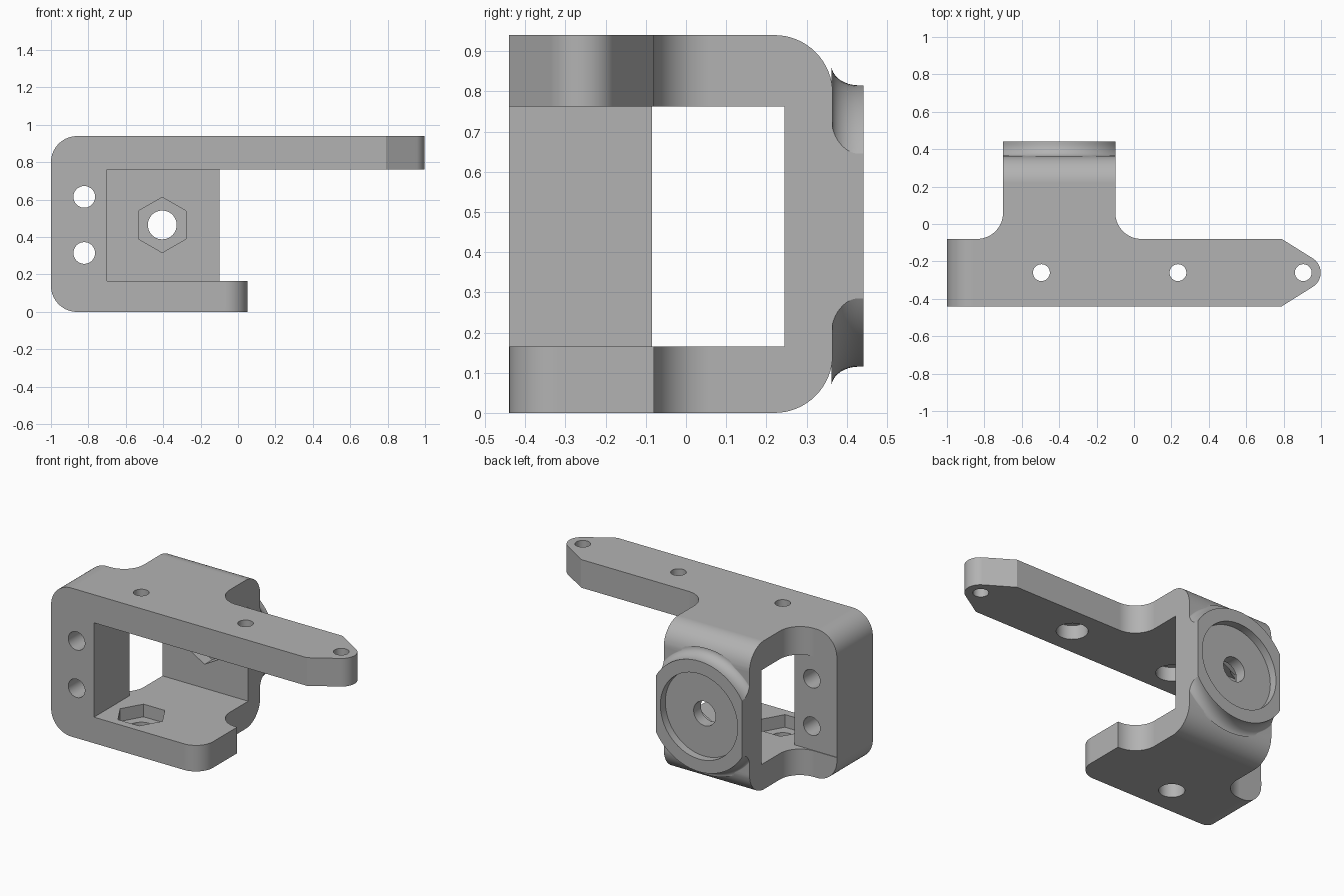
import bpy, bmesh, math
from mathutils import Vector

cube = bpy.data.objects.get("Cube")
if cube:
    bpy.data.objects.remove(cube, do_unlink=True)

grey = bpy.data.materials.new("mid_grey")
grey.use_nodes = True
grey.diffuse_color = (0.448, 0.448, 0.448, 1)
grey.node_tree.nodes["Principled BSDF"].inputs["Base Color"].default_value = grey.diffuse_color

AXES = {"x": lambda a, b, t: (t, a, b),
        "y": lambda a, b, t: (a, t, b),
        "z": lambda a, b, t: (a, b, t)}


def rounded(corners, steps=16):
    """Outline from (a, b, radius) corners, each replaced by a tangent arc."""
    out = []
    for i, (a, b, r) in enumerate(corners):
        p = Vector((a, b))
        if r == 0:
            out.append(p)
            continue
        u = (Vector(corners[i - 1][:2]) - p).normalized()
        v = (Vector(corners[(i + 1) % len(corners)][:2]) - p).normalized()
        half = u.angle(v) / 2
        centre = p + (u + v).normalized() * (r / math.sin(half))
        start = p + u * (r / math.tan(half)) - centre
        end = p + v * (r / math.tan(half)) - centre
        sweep = start.angle(end)
        for k in range(steps + 1):
            f = k / steps
            out.append(centre + (start * math.sin((1 - f) * sweep)
                                 + end * math.sin(f * sweep)) / math.sin(sweep))
    return out


def circle(a, b, r, sides=48, turn=0.0):
    return [(a + r * math.cos(turn + math.tau * k / sides),
             b + r * math.sin(turn + math.tau * k / sides)) for k in range(sides)]


def rect(a0, a1, b0, b1):
    return [(a0, b0), (a1, b0), (a1, b1), (a0, b1)]


def loft(name, rings):
    """Closed solid through a list of matching vertex rings."""
    bm = bmesh.new()
    loops = [[bm.verts.new(c) for c in ring] for ring in rings]
    n = len(loops[0])
    for lo, hi in zip(loops, loops[1:]):
        for k in range(n):
            bm.faces.new((lo[k], lo[(k + 1) % n], hi[(k + 1) % n], hi[k]))
    bm.faces.new(loops[0])
    bm.faces.new(loops[-1])
    bmesh.ops.recalc_face_normals(bm, faces=bm.faces)
    mesh = bpy.data.meshes.new(name)
    bm.to_mesh(mesh)
    bm.free()
    mesh.materials.append(grey)
    obj = bpy.data.objects.new(name, mesh)
    bpy.context.collection.objects.link(obj)
    return obj


def prism(name, outline, axis, lo, hi):
    return loft(name, [[AXES[axis](p[0], p[1], t) for p in outline] for t in (lo, hi)])


def combine(target, tool, operation="DIFFERENCE"):
    mod = target.modifiers.new("shape", "BOOLEAN")
    mod.operation, mod.object, mod.solver = operation, tool, "EXACT"
    bpy.context.view_layer.objects.active = target
    bpy.ops.object.modifier_apply(modifier=mod.name)
    bpy.data.objects.remove(tool, do_unlink=True)


# Plan outline: long pointed arm with a filleted tab at the back
H, FRONT, STEP, BACK = 0.94, -0.44, -0.08, 0.365
plan = rounded([(-1, FRONT, 0), (0.79, FRONT, 0), (1.078, -0.26, 0.09), (0.79, STEP, 0),
                (-0.1, STEP, 0.14), (-0.1, BACK, 0), (-0.7, BACK, 0),
                (-0.7, STEP, 0.14), (-1, STEP, 0)])
bracket = prism("bracket", plan, "z", 0, H)

# Rounded left corners and rounded back edges
combine(bracket, prism("side_rounding", rounded(
    [(-1, 0, 0.14), (1.2, 0, 0), (1.2, H, 0), (-1, H, 0.14)]), "y", -1, 1), "INTERSECT")
combine(bracket, prism("back_rounding", rounded(
    [(-1, 0, 0), (BACK, 0, 0.145), (BACK, H, 0.145), (-1, H, 0)]), "x", -2, 2), "INTERSECT")

# Front opening, side window, and the shortened lower plate with a round corner
combine(bracket, prism("front_opening", rect(-0.7, 1.2, 0.165, 0.762), "y", -1, 0.245))
combine(bracket, prism("side_window", rect(STEP - 0.004, 0.245, 0.165, 0.762), "x", -1.2, 0.5))
combine(bracket, prism("lower_trim", rounded(
    [(1.2, -0.6, 0), (1.2, 0.2, 0), (0.05, 0.2, 0), (0.05, FRONT, 0.12),
     (-0.3, FRONT, 0), (-0.3, -0.6, 0)]), "z", -0.1, 0.5))

# Flared round hub on the back, trimmed flush with the tab sides
HX, HZ = -0.4, 0.465
flare = [(0.362 + 0.068 * (1 - math.cos(t)), 0.4 - 0.05 * math.sin(t))
         for t in (math.pi / 2 * k / 12 for k in range(13))] + [(0.442, 0.35)]
hub = loft("hub", [[(a, y, b) for a, b in circle(HX, HZ, r, 96)] for y, r in flare])
combine(hub, prism("hub_trim", rect(-0.7, -0.1, 0, 1), "y", 0, 1), "INTERSECT")
combine(bracket, hub, "UNION")
combine(bracket, prism("hub_recess", circle(HX, HZ, 0.27, 96), "y", 0.392, 0.6))

# Axle holes with hexagonal nut pockets in the back wall and lower plate
combine(bracket, prism("back_hole", circle(HX - 0.005, HZ, 0.077), "y", 0.2, 0.6))
combine(bracket, prism("back_nut", circle(HX - 0.005, HZ, 0.148, 6, math.pi / 6), "y", 0.2, 0.32))
combine(bracket, prism("lower_hole", circle(-0.495, -0.26, 0.074), "z", -0.1, 0.3))
combine(bracket, prism("lower_nut", circle(-0.495, -0.26, 0.148, 6), "z", 0.085, 0.3))

# Screw holes down through the arm, two of them counterbored from below
for x in (-0.495, 0.235, 0.905):
    combine(bracket, prism("arm_hole", circle(x, -0.26, 0.045), "z", 0.6, 1.1))
for x in (-0.495, 0.235):
    combine(bracket, prism("counterbore", circle(x, -0.26, 0.09), "z", 0.6, 0.85))

# Pair of holes through the side wall
for z in (0.315, 0.615):
    combine(bracket, prism("wall_hole", circle(-0.822, z, 0.058), "y", -0.6, 0.3))

# Smooth curved faces while keeping edges crisp
bpy.ops.object.select_all(action="DESELECT")
bracket.select_set(True)
bpy.context.view_layer.objects.active = bracket
bpy.ops.object.shade_smooth_by_angle(angle=math.radians(25))
weighted = bracket.modifiers.new("weighted_normals", "WEIGHTED_NORMAL")
weighted.keep_sharp = True
